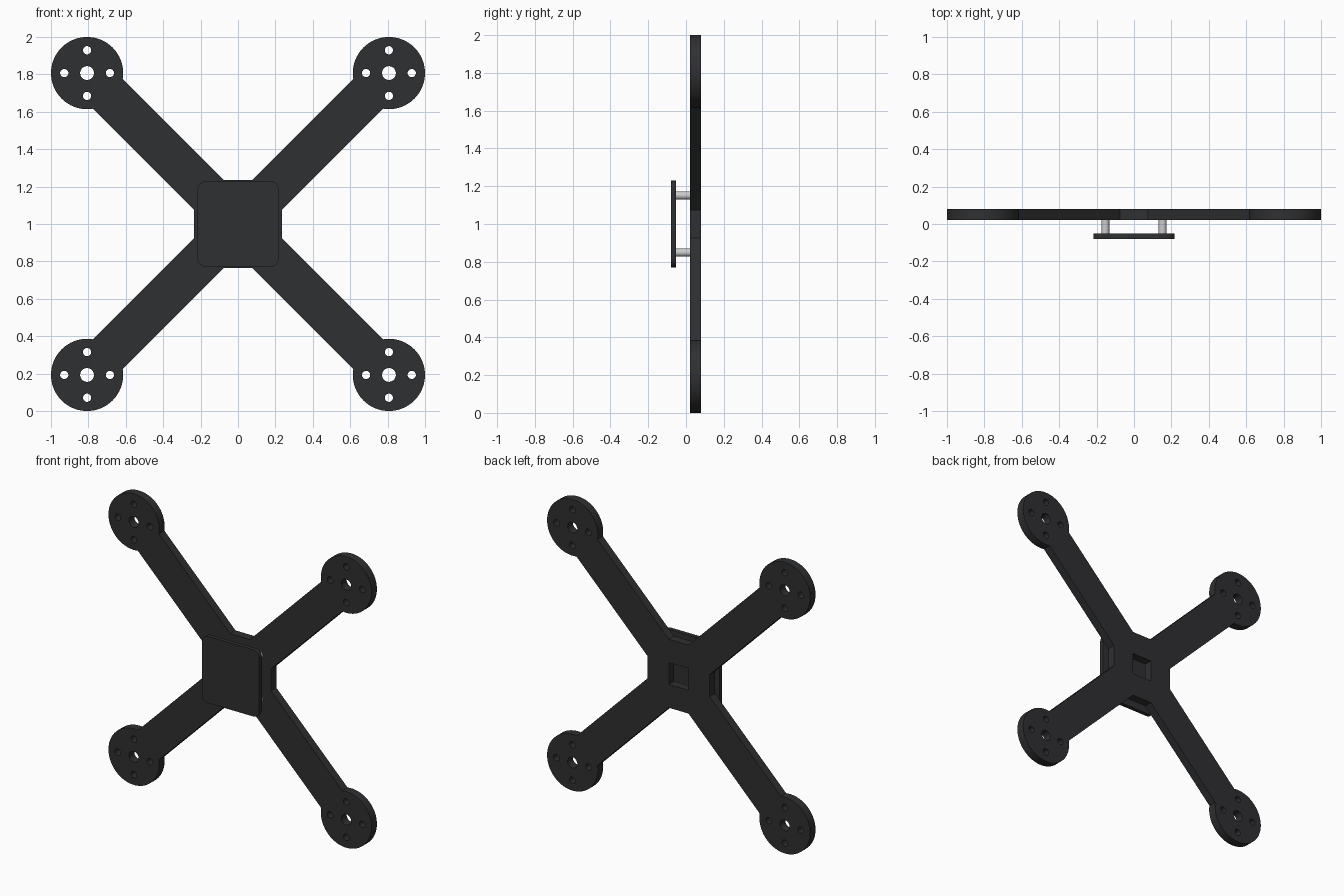
import bpy, bmesh
from math import sin, cos, asin, pi, radians, sqrt

if "Cube" in bpy.data.objects:
    bpy.data.objects.remove(bpy.data.objects["Cube"])

CZ = 1.0                      # height of the frame centre
HUB, FLAT = 0.235, 0.075      # hub half size, half length of its flat sides
D, R = 0.807, 0.193           # motor mount offset and radius
BACK, FRONT = 0.08, 0.022     # y range of the main frame
PLATE_BACK, PLATE_FRONT = -0.052, -0.08

carbon = bpy.data.materials.new("carbon")
carbon.diffuse_color = (0.028, 0.029, 0.031, 1)
carbon.use_nodes = True
carbon.node_tree.nodes["Principled BSDF"].inputs["Base Color"].default_value = carbon.diffuse_color


def arc(cx, cz, r, a0, a1, n):
    return [(cx + r * cos(a0 + (a1 - a0) * i / n), cz + r * sin(a0 + (a1 - a0) * i / n))
            for i in range(n + 1)]


def circle(cx, cz, r, n):
    return arc(cx, cz, r, 0, 2 * pi, n)[:-1]


def smooth(obj):
    bpy.ops.object.select_all(action='DESELECT')
    obj.select_set(True)
    bpy.context.view_layer.objects.active = obj
    bpy.ops.object.shade_smooth_by_angle(angle=radians(30))


def flat_plate(name, loops, y0, y1):
    """Fill closed x/z loops (first outline, then holes) and give them thickness in y."""
    curve = bpy.data.curves.new(name, 'CURVE')
    curve.dimensions = '2D'
    curve.fill_mode = 'BOTH'
    curve.extrude = (y1 - y0) / 2
    for pts in loops:
        spline = curve.splines.new('POLY')
        spline.points.add(len(pts) - 1)
        for p, (x, z) in zip(spline.points, pts):
            p.co = (x, z, 0, 1)
        spline.use_cyclic_u = True
    temp = bpy.data.objects.new(name + "_curve", curve)
    bpy.context.collection.objects.link(temp)
    mesh = bpy.data.meshes.new_from_object(
        temp.evaluated_get(bpy.context.evaluated_depsgraph_get()))
    bpy.data.objects.remove(temp)
    # stand the shape upright and weld the caps to the sides
    bm = bmesh.new()
    bm.from_mesh(mesh)
    for v in bm.verts:
        x, z, t = v.co
        v.co = (x, (y0 + y1) / 2 - t, z + CZ)
    bmesh.ops.remove_doubles(bm, verts=bm.verts, dist=1e-5)
    bmesh.ops.recalc_face_normals(bm, faces=bm.faces)
    bm.to_mesh(mesh)
    bm.free()
    mesh.materials.clear()
    mesh.materials.append(carbon)
    obj = bpy.data.objects.new(name, mesh)
    bpy.context.collection.objects.link(obj)
    smooth(obj)


# main X frame: one outline, a square hub window and the motor mount holes
half_width = (HUB - FLAT) / sqrt(2)
a = asin(half_width / R)
arm = [(HUB, -FLAT), (HUB, FLAT)] + arc(D, D, R, pi / 4 - pi + a, pi / 4 + pi - a, 48)
outline = []
for k in range(4):
    c, s = round(cos(k * pi / 2)), round(sin(k * pi / 2))
    outline += [(c * x - s * z, s * x + c * z) for x, z in arm]
loops = [outline, [(-FLAT, -FLAT), (FLAT, -FLAT), (FLAT, FLAT), (-FLAT, FLAT)]]
for sx in (-1, 1):
    for sz in (-1, 1):
        loops.append(circle(sx * D, sz * D, 0.037, 32))
        for dx, dz in ((1, 0), (-1, 0), (0, 1), (0, -1)):
            loops.append(circle(sx * D + dx * 0.122, sz * D + dz * 0.122, 0.022, 24))
flat_plate("main_frame", loops, FRONT, BACK)

# front cover plate with rounded corners
W, H, C = 0.217, 0.229, 0.045
corners = []
for k, (sx, sz) in enumerate(((1, 1), (-1, 1), (-1, -1), (1, -1))):
    corners += arc(sx * (W - C), sz * (H - C), C, k * pi / 2, (k + 1) * pi / 2, 8)
flat_plate("cover_plate", [corners], PLATE_FRONT, PLATE_BACK)

# four round standoffs between the plates
for sx in (-1, 1):
    for sz in (-1, 1):
        bpy.ops.mesh.primitive_cylinder_add(
            vertices=32, radius=0.021, depth=FRONT - PLATE_BACK,
            location=(sx * 0.153, (FRONT + PLATE_BACK) / 2, CZ + sz * 0.151),
            rotation=(pi / 2, 0, 0))
        standoff = bpy.context.object
        standoff.name = "standoff"
        smooth(standoff)
